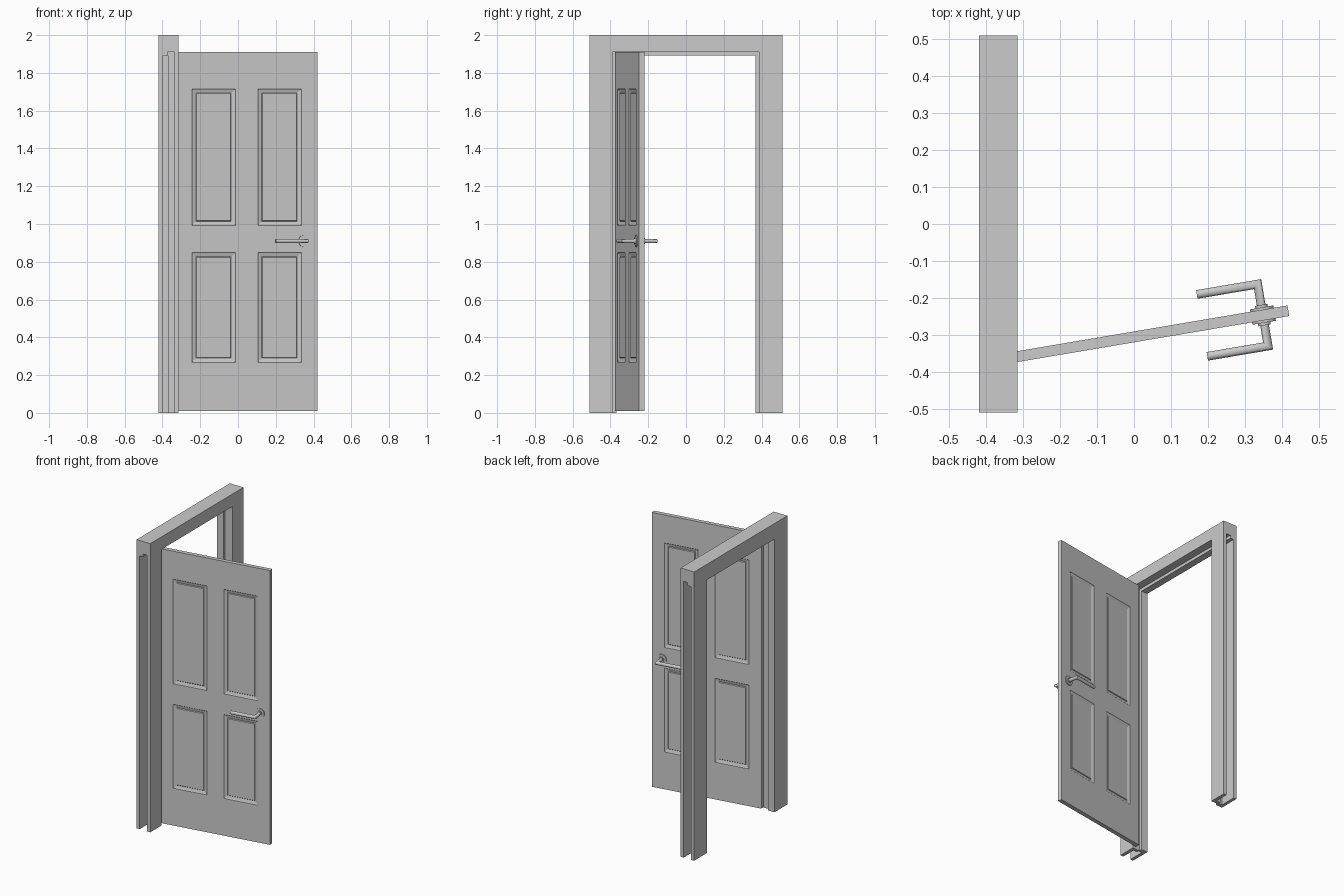
import bpy, bmesh, math
from mathutils import Matrix, Vector

if "Cube" in bpy.data.objects:
    bpy.data.objects.remove(bpy.data.objects["Cube"])


def add_object(name, bm, matrix=None):
    bmesh.ops.recalc_face_normals(bm, faces=bm.faces)
    mesh = bpy.data.meshes.new(name)
    bm.to_mesh(mesh)
    bm.free()
    ob = bpy.data.objects.new(name, mesh)
    bpy.context.collection.objects.link(ob)
    if matrix:
        ob.matrix_world = matrix
    return ob


def extrude_profile(name, points, offset):
    bm = bmesh.new()
    face = bm.faces.new([bm.verts.new(p) for p in points])
    out = bmesh.ops.extrude_face_region(bm, geom=[face])
    verts = [v for v in out["geom"] if isinstance(v, bmesh.types.BMVert)]
    bmesh.ops.translate(bm, verts=verts, vec=offset)
    # extruding a lone face keeps the start face as the other cap
    return add_object(name, bm)


def smooth(ob, angle=40):
    bpy.ops.object.select_all(action="DESELECT")
    ob.select_set(True)
    bpy.context.view_layer.objects.active = ob
    bpy.ops.object.shade_smooth_by_angle(angle=math.radians(angle))


# Frame: x limits, stop edge and heights
X0, X1, STOP = -0.42, -0.315, -0.37
LINTEL, TOP, HALF = 1.913, 2.0, 0.51

# Header with a stepped underside (stop at the back, rebate at the front)
header = [(X0, 1.892), (STOP, 1.892), (STOP, LINTEL), (X1, LINTEL), (X1, TOP), (X0, TOP)]
extrude_profile("frame_header", [(x, -HALF, z) for x, z in header], (0, 2 * HALF, 0))

# Jambs: channel section open outwards, with the same stop, mirrored
jamb = [(X0, HALF), (X0, 0.368), (STOP, 0.368), (STOP, 0.387), (X1, 0.387), (X1, HALF),
        (-0.339, HALF), (-0.339, 0.41), (STOP, 0.41), (STOP, 0.395), (-0.397, 0.395), (-0.397, HALF)]
for name, s in (("hinge_jamb", -1), ("latch_jamb", 1)):
    extrude_profile(name, [(x, s * y, 0) for x, y in jamb], (0, 0, LINTEL))

# Door space: origin at the middle of the free edge, x towards it, swung open
DOOR = Matrix.Translation((0.418, -0.235, 0)) @ Matrix.Rotation(math.radians(9.6), 4, "Z")
WIDTH, T = 0.76, 0.0145

# Door leaf: gridded slab, panel cells inset on both faces
us = [-WIDTH, -0.673, -0.44, -0.32, -0.086, 0]
zs = [0.01, 0.268, 0.849, 0.992, 1.716, 1.91]
bm = bmesh.new()
grid = {(s, i, k): bm.verts.new((u, s * T, z))
        for s in (-1, 1) for i, u in enumerate(us) for k, z in enumerate(zs)}
panels = []
for s in (-1, 1):
    for i in range(5):
        for k in range(5):
            ids = [(s, i, k), (s, i + 1, k), (s, i + 1, k + 1), (s, i, k + 1)]
            f = bm.faces.new([grid[q] for q in ids][::-s])
            if i in (1, 3) and k in (1, 3):
                panels.append(f)
for n in range(5):
    for k in (0, 5):
        bm.faces.new([grid[-1, n, k], grid[-1, n + 1, k], grid[1, n + 1, k], grid[1, n, k]])
        bm.faces.new([grid[-1, k, n], grid[-1, k, n + 1], grid[1, k, n + 1], grid[1, k, n]])
bmesh.ops.recalc_face_normals(bm, faces=bm.faces)
# Moulding lip, sloping bed, then raised field
for thick, depth in ((0.005, -0.003), (0.026, -0.005), (0.005, 0.004)):
    bmesh.ops.inset_individual(bm, faces=panels, thickness=thick, depth=depth)
add_object("door_leaf", bm, DOOR)

# Handles: rosette, collar and mitred lever on each face
HU, HZ = -0.07, 0.91
for side, s in (("front", -1), ("back", 1)):
    for part, r, y in (("rosette", 0.032, 0.021), ("collar", 0.017, 0.028)):
        bm = bmesh.new()
        place = Matrix.Translation((HU, s * (y + 0.01) / 2, HZ)) @ Matrix.Rotation(math.pi / 2, 4, "X")
        bmesh.ops.create_cone(bm, cap_ends=True, segments=32, radius1=r, radius2=r,
                              depth=y - 0.01, matrix=place)
        smooth(add_object(f"{side}_handle_{part}", bm, DOOR))
    # Lever swept along start, corner, end; corner ring lies on the mitre plane
    bm = bmesh.new()
    r, rings = 0.0117, []
    for u, y, m in ((HU, 0.01, 0), (HU, 0.085, 1), (-0.237, 0.085, 2)):
        ring = []
        for a in range(20):
            c, d = r * math.cos(a * math.tau / 20), r * math.sin(a * math.tau / 20)
            du, dy = ((c, 0), (c, c), (0, c))[m]
            ring.append(bm.verts.new((u + du, s * (y + dy), HZ + d)))
        rings.append(ring)
    for A, B in zip(rings, rings[1:]):
        for a in range(20):
            b = (a + 1) % 20
            bm.faces.new((A[a], A[b], B[b], B[a]))
    bm.faces.new(rings[0])
    bm.faces.new(rings[-1])
    smooth(add_object(f"{side}_handle_lever", bm, DOOR))
